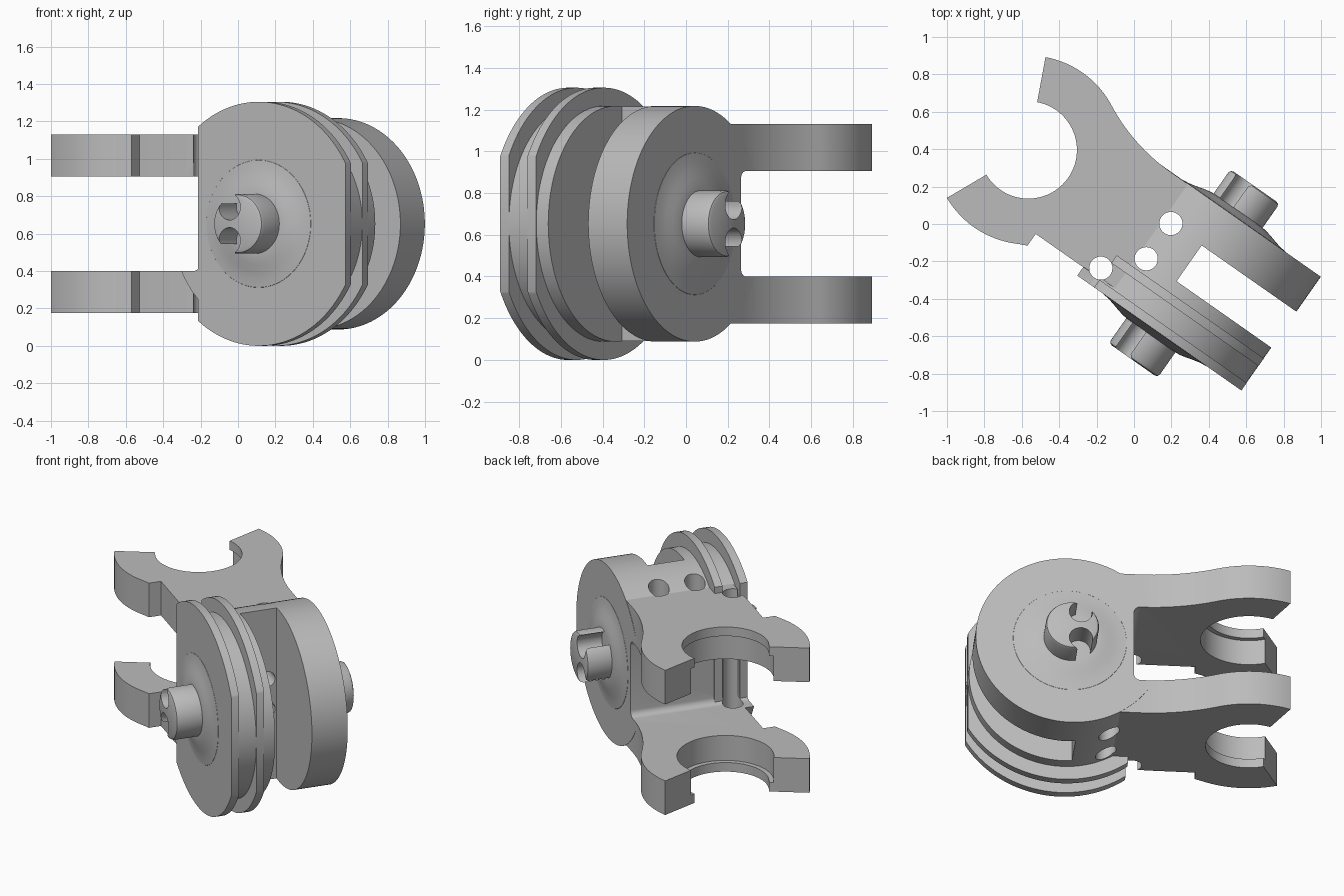
import bpy, bmesh, math
from mathutils import Matrix, Vector

cube = bpy.data.objects.get("Cube")
if cube:
    bpy.data.objects.remove(cube, do_unlink=True)

grey = bpy.data.materials.new("light_grey")
grey.use_nodes = True
colour = (0.5, 0.5, 0.5, 1)
grey.diffuse_color = colour
grey.node_tree.nodes["Principled BSDF"].inputs["Base Color"].default_value = colour

# Local frame: x runs from hook to wheel, y along the axle, z up from mid height
AXLE = 0.415
HOOK = -0.69
R_BODY, R_FLANGE = 0.565, 0.6525
ARM_IN, ARM_OUT = 0.2525, 0.4775
FRONT, BACK = -0.40, 0.342


def finish(bm, name):
    bmesh.ops.recalc_face_normals(bm, faces=bm.faces)
    mesh = bpy.data.meshes.new(name)
    bm.to_mesh(mesh)
    bm.free()
    mesh.materials.append(grey)
    obj = bpy.data.objects.new(name, mesh)
    bpy.context.collection.objects.link(obj)
    return obj


def box(name, x, y, z):
    bm = bmesh.new()
    bmesh.ops.create_cube(bm, size=1)
    for v in bm.verts:
        v.co = Vector([(r[0] + r[1]) / 2 + c * (r[1] - r[0]) for c, r in zip(v.co, (x, y, z))])
    return finish(bm, name)


def cylinder(name, radius, start, end, axis, segments=96):
    """Cylinder between two points along the named axis."""
    a, b = Vector(start), Vector(end)
    turn = {"x": Matrix.Rotation(math.pi / 2, 4, "Y"),
            "y": Matrix.Rotation(math.pi / 2, 4, "X"),
            "z": Matrix.Identity(4)}[axis]
    bm = bmesh.new()
    bmesh.ops.create_cone(bm, cap_ends=True, segments=segments, radius1=radius, radius2=radius,
                          depth=(b - a).length, matrix=Matrix.Translation((a + b) / 2) @ turn)
    return finish(bm, name)


def wheel(name, radius, y0, y1):
    return cylinder(name, radius, (AXLE, y0, 0), (AXLE, y1, 0), "y", 128)


def lathe(name, profile):
    """Spin (radius, y) points about the axle."""
    bm = bmesh.new()
    verts = [bm.verts.new((r, y, 0)) for r, y in profile]
    edges = [bm.edges.new(p) for p in zip(verts, verts[1:])]
    bmesh.ops.spin(bm, geom=verts + edges, axis=(0, 1, 0), cent=(0, 0, 0),
                   angle=2 * math.pi, steps=64)
    bmesh.ops.remove_doubles(bm, verts=bm.verts, dist=0.0005)
    bmesh.ops.translate(bm, verts=bm.verts, vec=(AXLE, 0, 0))
    return finish(bm, name)


def combine(obj, other, operation):
    mod = obj.modifiers.new("combine", "BOOLEAN")
    mod.operation = operation
    mod.solver = "EXACT"
    mod.object = other
    bpy.context.view_layer.objects.active = obj
    bpy.ops.object.modifier_apply(modifier=mod.name)
    bpy.data.objects.remove(other, do_unlink=True)


def arc(cx, cy, r, a0, a1, n):
    return [(cx + r * math.cos(a0 + (a1 - a0) * i / n), cy + r * math.sin(a0 + (a1 - a0) * i / n))
            for i in range(n + 1)]


# Hooked arms: half outline mirrored about the centre line, then extruded
def arm_block():
    outer, inner, side = 0.505, 0.26, 0.34
    rho = (HOOK ** 2 + side ** 2 - outer ** 2) / (2 * (outer - side))
    touch = math.atan2(side + rho, -HOOK)
    tip = math.radians(114.5)
    half = arc(HOOK, 0, inner, 0, tip, 32)
    half += arc(HOOK, 0, outer, tip, touch, 16)
    half += arc(0, side + rho, rho, touch + math.pi, 1.5 * math.pi, 16)[1:]
    half += [(0.3, side)]
    outline = half + [(x, -y) for x, y in reversed(half[1:])]
    bm = bmesh.new()
    face = bm.faces.new([bm.verts.new((x, y, -ARM_OUT)) for x, y in outline])
    top = bmesh.ops.extrude_face_region(bm, geom=[face])["geom"]
    bmesh.ops.translate(bm, verts=[g for g in top if isinstance(g, bmesh.types.BMVert)],
                        vec=(0, 0, 2 * ARM_OUT))
    return finish(bm, "arms")


body = wheel("forked_body", R_BODY, FRONT, BACK)
combine(body, arm_block(), "UNION")

# Slot between the two round plates
combine(body, box("slot", (0.362, 2), (-0.12, 0.114), (-1, 1)), "DIFFERENCE")

# Gap between the arms, with rounded inner corners
gap = box("gap", (-2, 0.03), (-1, 1), (-ARM_IN, ARM_IN))
bm = bmesh.new()
bm.from_mesh(gap.data)
corners = [e for e in bm.edges if all(v.co.x > 0 for v in e.verts)
           and abs(e.verts[0].co.z - e.verts[1].co.z) < 0.01]
bmesh.ops.bevel(bm, geom=corners, offset=0.04, segments=6, profile=0.5, affect="EDGES")
bm.to_mesh(gap.data)
bm.free()
combine(body, gap, "DIFFERENCE")

# Wider seat inside the hooks, leaving a thin lip on the outer faces
lip = ARM_OUT - 0.06
combine(body, cylinder("seat", 0.29, (HOOK, 0, -lip), (HOOK, 0, lip), "z"), "DIFFERENCE")

# Cord holes: three vertical, two along the body
for x, y in ((-0.01, -0.295), (0.16, 0.115), (0.16, -0.115)):
    combine(body, cylinder("hole", 0.062, (x, y, -1), (x, y, 1), "z", 32), "DIFFERENCE")
for z in (-0.1, 0.1):
    combine(body, cylinder("hole", 0.05, (-0.2, 0.055, z), (0.5, 0.055, z), "x", 32), "DIFFERENCE")

# Grooved pulley rims on the front plate, trimmed flat at both ends
parts = [body]
for name, y0, y1 in (("outer_flange", FRONT, -0.35), ("inner_flange", -0.24, -0.19)):
    flange = wheel(name, R_FLANGE, y0, y1)
    combine(flange, box("trim", (0.02, 0.981), (-1, 1), (-1, 1)), "INTERSECT")
    combine(body, flange, "UNION")
# Trim the front plate behind the rims
combine(body, box("trim", (-0.4, 0.02), (-0.6, -0.345), (-1, 1)), "DIFFERENCE")

# Axle stubs with a soft swelling at the root and two notches
for side, face, end in (("back", BACK, 0.535), ("front", FRONT, -0.60)):
    s = 1 if face > 0 else -1
    swell = [(0, -0.01), (0.35, -0.01), (0.34, 0.001), (0.30, 0.005), (0.26, 0.014),
             (0.22, 0.025), (0.19, 0.032), (0.16, 0.036), (0, 0.036)]
    parts.append(lathe(side + "_hub", [(r, face + s * h) for r, h in swell]))
    r = 0.16
    pin = lathe(side + "_pin", [(0, face), (r, face), (r, end - s * 0.02),
                                (r - 0.006, end - s * 0.006), (r - 0.02, end), (0, end)])
    for z in (-0.09, 0.09):
        x = AXLE - 0.05
        combine(pin, cylinder("notch", 0.07, (x, face + s * 0.03, z), (x, end + s * 0.1, z),
                              "y", 40), "DIFFERENCE")
    parts.append(pin)

# Turn into place and shade
place = Matrix.Translation((0, 0, R_FLANGE)) @ Matrix.Rotation(math.radians(-35), 4, "Z")
bpy.ops.object.select_all(action="DESELECT")
for part in parts:
    part.data.transform(place)
    part.select_set(True)
bpy.context.view_layer.objects.active = body
bpy.ops.object.shade_smooth_by_angle(angle=math.radians(30))
